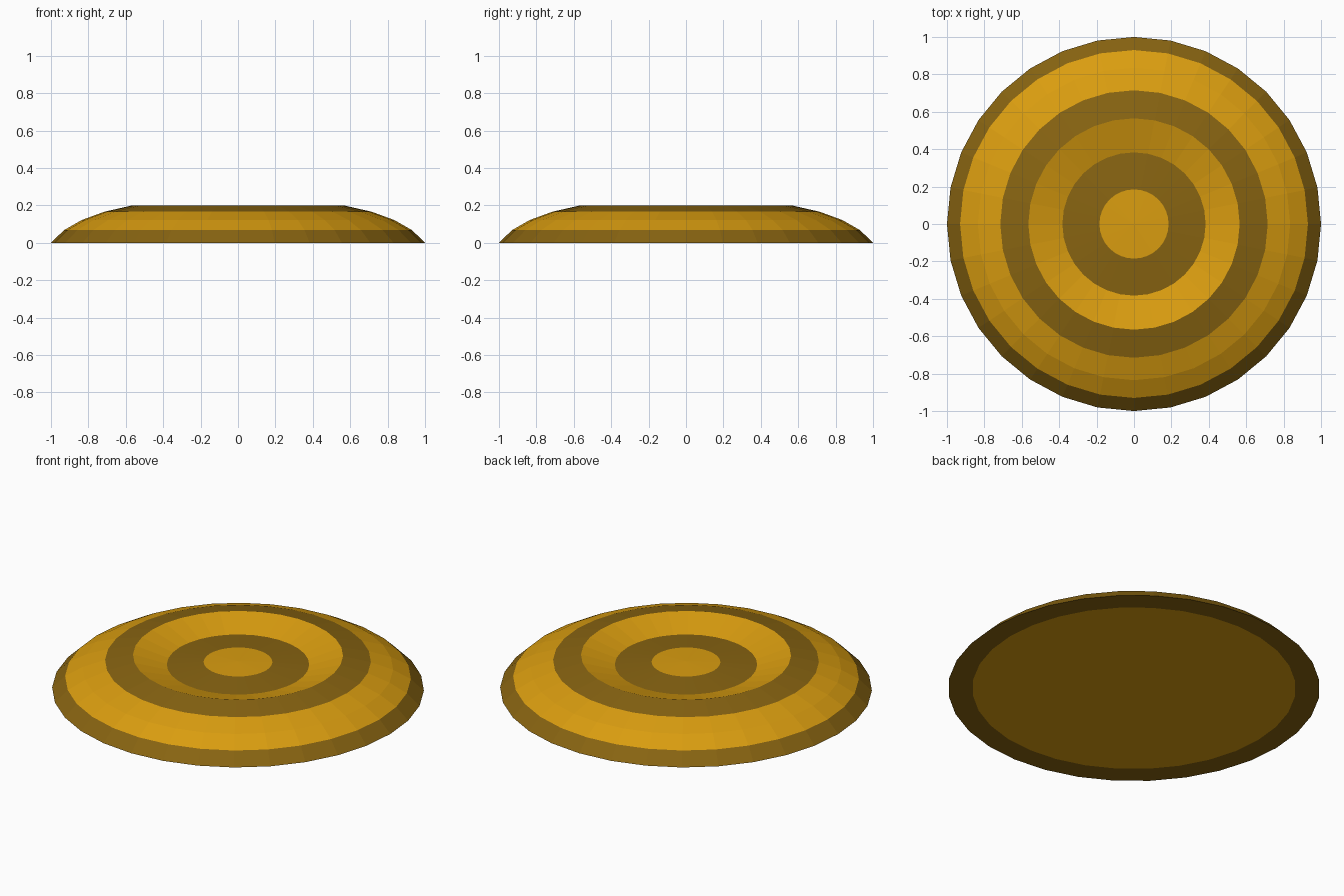
import bpy, bmesh, math

if "Cube" in bpy.data.objects:
    bpy.data.objects.remove(bpy.data.objects["Cube"])

SIDES = 32


def material(name, rgb):
    m = bpy.data.materials.new(name)
    m.diffuse_color = (*rgb, 1.0)
    m.use_nodes = True
    m.node_tree.nodes["Principled BSDF"].inputs["Base Color"].default_value = m.diffuse_color
    return m


gold = material("gold", (0.70, 0.337, 0.005))
brown = material("dark brown", (0.246, 0.127, 0.0056))

GOLD, BROWN = 0, 1

# Profile from the top centre outwards and round to the underside:
# radius, height, colour of the band ending at this ring
profile = [
    (0.185, 0.160, GOLD),    # centre spot
    (0.383, 0.145, BROWN),   # shallow floor
    (0.565, 0.200, GOLD),    # inner wall of the dish
    (0.715, 0.166, BROWN),   # rim
    (0.835, 0.122, GOLD),    # shoulder
    (0.930, 0.068, GOLD),
    (1.000, 0.000, BROWN),   # outer edge
    (0.870, 0.000, BROWN),   # underside border
]

bm = bmesh.new()


def ring(r, z):
    return [bm.verts.new((r * math.sin(2 * math.pi * i / SIDES),
                          r * math.cos(2 * math.pi * i / SIDES), z))
            for i in range(SIDES)]


def face(verts, colour):
    f = bm.faces.new(verts)
    f.material_index = colour


rings = [ring(r, z) for r, z, _ in profile]

# Centre fan
top = bm.verts.new((0, 0, 0.164))
for i in range(SIDES):
    face((top, rings[0][i], rings[0][(i + 1) % SIDES]), GOLD)

# Bands
for k in range(1, len(rings)):
    a, b = rings[k - 1], rings[k]
    for i in range(SIDES):
        j = (i + 1) % SIDES
        face((a[i], b[i], b[j], a[j]), profile[k][2])

# Underside disc
face(rings[-1], GOLD)

bmesh.ops.recalc_face_normals(bm, faces=bm.faces)
mesh = bpy.data.meshes.new("banded_dish")
bm.to_mesh(mesh)
bm.free()
mesh.materials.append(gold)
mesh.materials.append(brown)
dish = bpy.data.objects.new("banded_dish", mesh)
bpy.context.collection.objects.link(dish)
